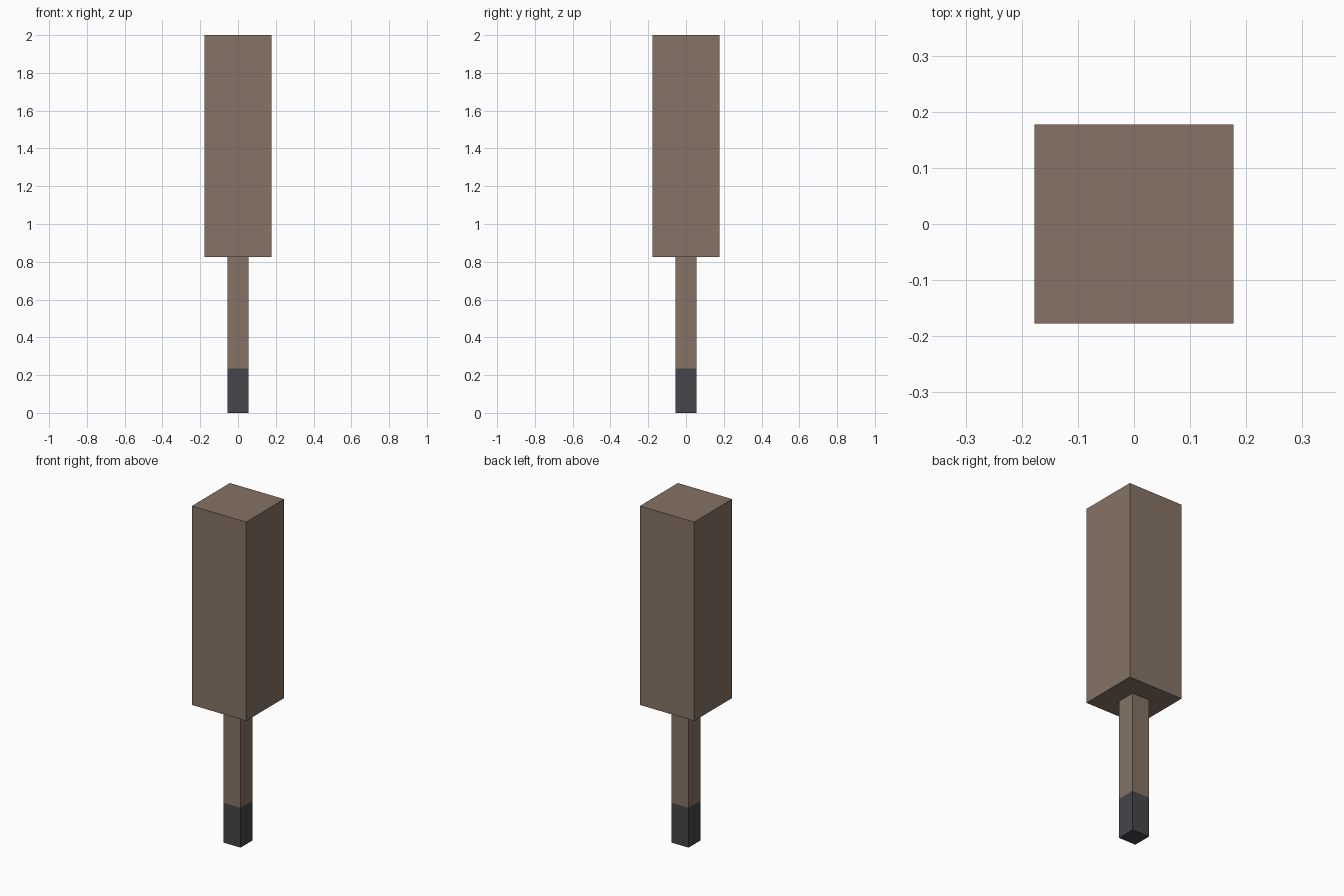
import bpy

if "Cube" in bpy.data.objects:
    bpy.data.objects.remove(bpy.data.objects["Cube"])


def material(name, rgb):
    m = bpy.data.materials.new(name)
    m.diffuse_color = (*rgb, 1.0)
    m.use_nodes = True
    m.node_tree.nodes["Principled BSDF"].inputs["Base Color"].default_value = m.diffuse_color
    return m


brown = material("warm_brown", (0.238, 0.171, 0.130))
charcoal = material("charcoal", (0.061, 0.061, 0.069))


def square_profile(name, half, levels, mats):
    """Square column with a ring of corners at each level and a material per band."""
    verts = [(x * half, y * half, z) for z in levels
             for x, y in ((-1, -1), (1, -1), (1, 1), (-1, 1))]
    faces = [(3, 2, 1, 0)]
    top = 4 * (len(levels) - 1)
    slots = [0]
    for band in range(len(levels) - 1):
        a = 4 * band
        for i in range(4):
            j = (i + 1) % 4
            faces.append((a + i, a + j, a + 4 + j, a + 4 + i))
            slots.append(band)
    faces.append((top, top + 1, top + 2, top + 3))
    slots.append(len(levels) - 2)
    mesh = bpy.data.meshes.new(name)
    mesh.from_pydata(verts, [], faces)
    for m in mats:
        mesh.materials.append(m)
    for poly, slot in zip(mesh.polygons, slots):
        poly.material_index = slot
    obj = bpy.data.objects.new(name, mesh)
    bpy.context.collection.objects.link(obj)
    return obj


# Slim handle with a dark grip at the bottom
square_profile("handle", 0.056, (0.0, 0.235, 0.826), (charcoal, brown))

# Large square block on top
square_profile("block", 0.177, (0.826, 2.0), (brown,))
